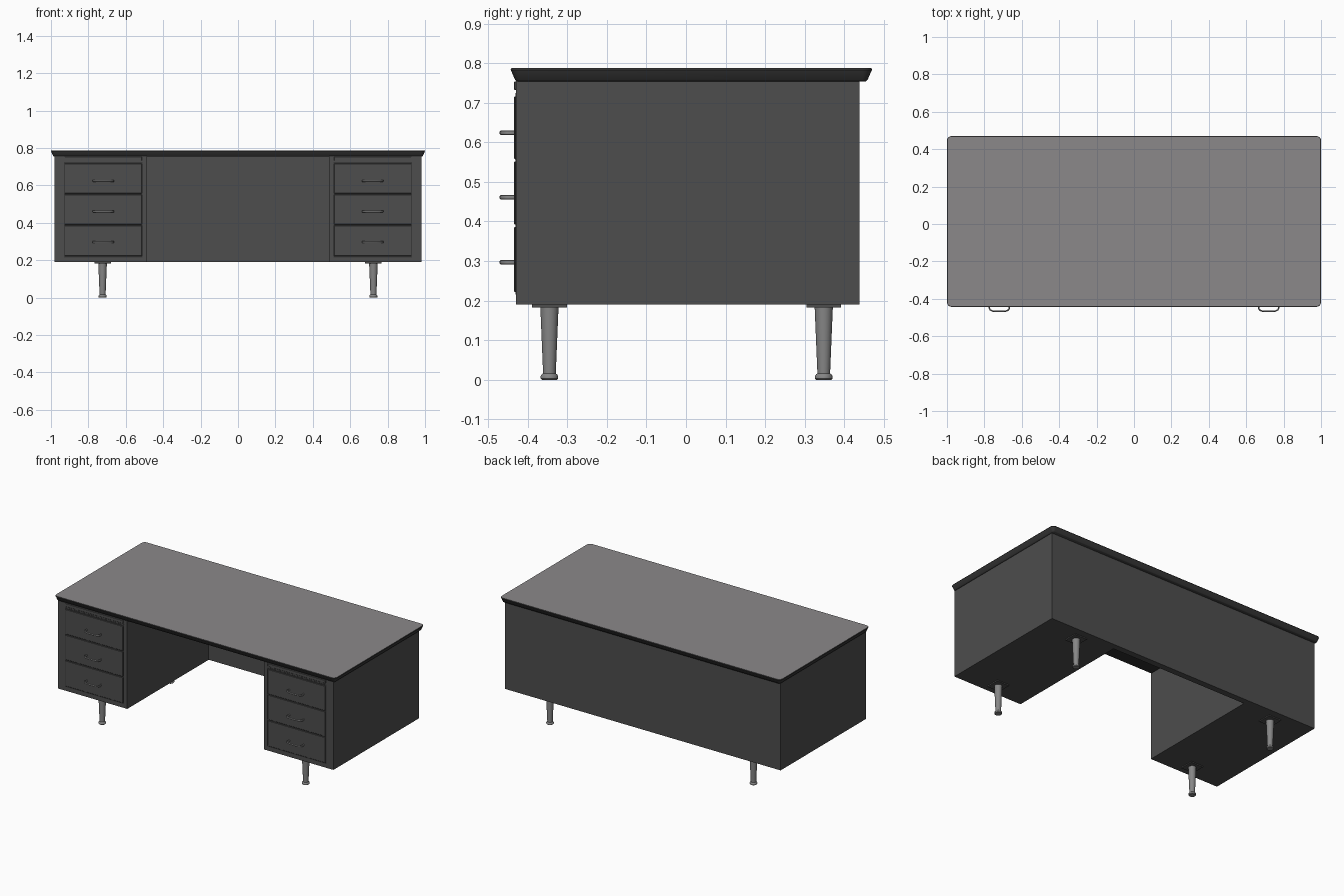
import bpy, bmesh, math
from mathutils import Vector

if "Cube" in bpy.data.objects:
    bpy.data.objects.remove(bpy.data.objects["Cube"])


def material(name, c):
    m = bpy.data.materials.new(name)
    m.diffuse_color = (*c, 1)
    m.use_nodes = True
    m.node_tree.nodes["Principled BSDF"].inputs["Base Color"].default_value = m.diffuse_color
    return m


BODY = material("dark grey paint", (0.075, 0.075, 0.075))
TRIM = material("black edge trim", (0.04, 0.04, 0.04))
TOP = material("warm grey laminate", (0.26, 0.25, 0.255))
METAL = material("grey metal", (0.24, 0.24, 0.24))


def finish(name, bm, *mats):
    bmesh.ops.recalc_face_normals(bm, faces=bm.faces)
    me = bpy.data.meshes.new(name)
    bm.to_mesh(me)
    bm.free()
    for m in mats:
        me.materials.append(m)
    ob = bpy.data.objects.new(name, me)
    bpy.context.collection.objects.link(ob)
    return ob


def smooth(ob):
    bpy.ops.object.select_all(action='DESELECT')
    ob.select_set(True)
    bpy.context.view_layer.objects.active = ob
    bpy.ops.object.shade_smooth_by_angle(angle=math.radians(40))


def box(name, lo, hi, mat, bevel=0):
    bm = bmesh.new()
    bmesh.ops.create_cube(bm, size=1)
    lo, hi = Vector(lo), Vector(hi)
    for v in bm.verts:
        v.co = (lo + hi) / 2 + v.co * (hi - lo)
    if bevel:
        bmesh.ops.bevel(bm, geom=bm.edges[:], offset=bevel, segments=1, affect='EDGES')
    return finish(name, bm, mat)


def loft(bm, rings):
    # skin closed rings and cap both ends
    rows = [[bm.verts.new(p) for p in r] for r in rings]
    n = len(rows[0])
    for a, b in zip(rows, rows[1:]):
        for i in range(n):
            j = (i + 1) % n
            bm.faces.new((a[i], a[j], b[j], b[i]))
    bm.faces.new(rows[0][::-1])
    bm.faces.new(rows[-1])


# body: U-shaped plan of two pedestals joined by the back panel
W, IN, F, B, Z0, Z1 = 0.98, 0.487, -0.43, 0.438, 0.19, 0.757
plan = [(-W, F), (-IN, F), (-IN, B - 0.04), (IN, B - 0.04), (IN, F), (W, F), (W, B), (-W, B)]
bm = bmesh.new()
loft(bm, [[(x, y, z) for x, y in plan] for z in (Z0, Z1)])
finish("desk_body", bm, BODY)


# desktop: flared edge with rounded corners
def rounded(inset, z, r=0.025):
    pts = []
    x1, y0, y1 = 1 - inset, -0.443 + inset, 0.47 - inset
    r = max(r - inset, 0.008)
    for k, (cx, cy) in enumerate([(x1 - r, y1 - r), (-x1 + r, y1 - r),
                                  (-x1 + r, y0 + r), (x1 - r, y0 + r)]):
        for i in range(7):
            a = math.radians(90 * k + 15 * i)
            pts.append((cx + r * math.cos(a), cy + r * math.sin(a), z))
    return pts


bm = bmesh.new()
loft(bm, [rounded(i, z) for i, z in ((0.016, 0.754), (0.011, 0.758), (0.002, 0.779),
                                     (0, 0.783), (0.002, 0.787))])
bm.normal_update()
for f in bm.faces:
    f.material_index = 1 if f.calc_center_median().z > 0.786 else 0
smooth(finish("desktop", bm, TRIM, TOP))


# bail handle: flattened bar following a rounded bracket path
def handle(name, cx, z):
    path = [(-0.050, -0.432), (-0.054, -0.448), (-0.050, -0.458), (-0.038, -0.465),
            (-0.018, -0.4675), (0.018, -0.4675), (0.038, -0.465), (0.050, -0.458),
            (0.054, -0.448), (0.050, -0.432)]
    rings = []
    for i, p in enumerate(path):
        a, b = path[max(i - 1, 0)], path[min(i + 1, len(path) - 1)]
        t = Vector((b[0] - a[0], b[1] - a[1])).normalized()
        ring = []
        for k in range(8):
            ang = math.tau * k / 8
            u, w = 0.004 * math.cos(ang), 0.006 * math.sin(ang)
            ring.append((cx + p[0] - t.y * u, p[1] + t.x * u, z + w))
        rings.append(ring)
    bm = bmesh.new()
    loft(bm, rings)
    smooth(finish(name, bm, METAL))


# leg: tapered turned profile with a foot
def leg(name, cx, cy):
    prof = [(0.019, 0), (0.022, 0.003), (0.022, 0.010), (0.019, 0.014),
            (0.016, 0.016), (0.023, 0.184)]
    bm = bmesh.new()
    loft(bm, [[(cx + r * math.cos(math.tau * k / 24), cy + r * math.sin(math.tau * k / 24), z)
               for k in range(24)] for r, z in prof])
    smooth(finish(name, bm, METAL))


for s, side in ((-1, "left"), (1, "right")):
    c = s * 0.72
    # drawers with dark gaps behind, and their handles
    box(side + "_drawer_gap", (c - 0.21, -0.4312, 0.215), (c + 0.21, -0.42, 0.725), TRIM)
    for i, (a, b, h) in enumerate(((0.222, 0.386, 0.297), (0.392, 0.551, 0.461),
                                   (0.557, 0.716, 0.624))):
        box(f"{side}_drawer_{i + 1}", (c - 0.206, -0.4345, a), (c + 0.206, -0.42, b), BODY, 0.002)
        handle(f"{side}_handle_{i + 1}", c, h)
    # pull-out writing slide
    box(side + "_writing_slide", (c - 0.206, -0.434, 0.732), (c + 0.206, -0.42, 0.754), BODY, 0.002)
    # legs with square mounting plates
    for y, end in ((-0.345, "front"), (0.348, "back")):
        x = s * 0.724
        leg(f"{end}_{side}_leg", x, y)
        box(f"{end}_{side}_leg_plate", (x - 0.044, y - 0.044, 0.183), (x + 0.044, y + 0.044, 0.191), BODY)
